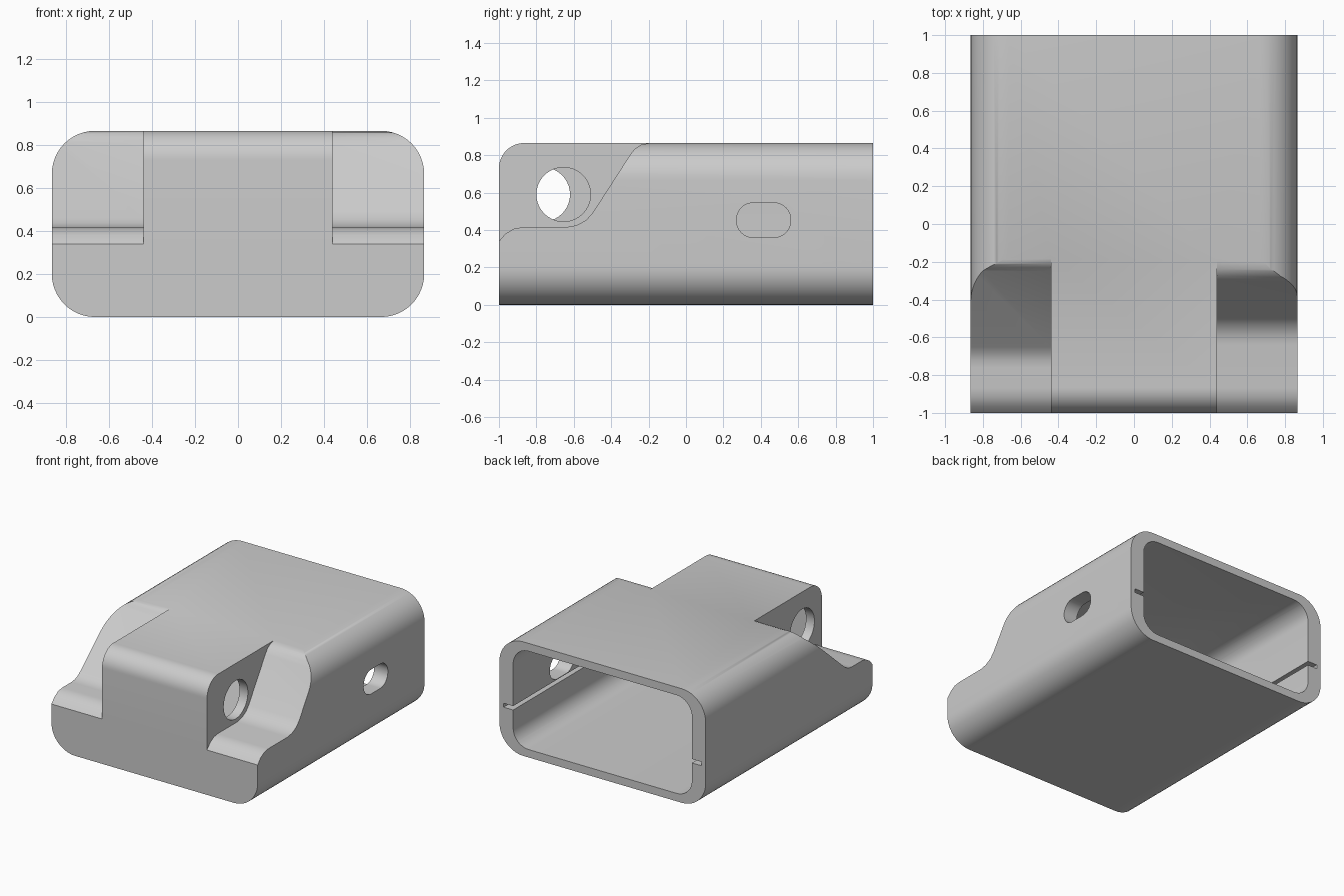
import bpy, bmesh, math

cube = bpy.data.objects.get("Cube")
if cube:
    bpy.data.objects.remove(cube, do_unlink=True)

grey = bpy.data.materials.new("plain_grey")
grey.use_nodes = True
grey.diffuse_color = (0.6, 0.6, 0.6, 1)
grey.node_tree.nodes["Principled BSDF"].inputs["Base Color"].default_value = (0.6, 0.6, 0.6, 1)


def prism(name, pts, axis, lo, hi):
    """Extrude a profile along x (points are y, z) or along y (points are x, z)."""
    place = (lambda p, t: (t, p[0], p[1])) if axis == "x" else (lambda p, t: (p[0], t, p[1]))
    bm = bmesh.new()
    a = [bm.verts.new(place(p, lo)) for p in pts]
    b = [bm.verts.new(place(p, hi)) for p in pts]
    bm.faces.new(a)
    bm.faces.new(b[::-1])
    n = len(pts)
    for i in range(n):
        j = (i + 1) % n
        bm.faces.new((a[i], b[i], b[j], a[j]))
    bmesh.ops.recalc_face_normals(bm, faces=bm.faces[:])
    mesh = bpy.data.meshes.new(name)
    bm.to_mesh(mesh)
    bm.free()
    mesh.materials.append(grey)
    obj = bpy.data.objects.new(name, mesh)
    bpy.context.collection.objects.link(obj)
    return obj


def arc(cx, cz, r, start, end, steps=12):
    angles = [math.radians(start + (end - start) * i / steps) for i in range(steps + 1)]
    return [(cx + r * math.cos(t), cz + r * math.sin(t)) for t in angles]


def rounded(x0, x1, z0, z1, r):
    return (arc(x1 - r, z1 - r, r, 0, 90) + arc(x0 + r, z1 - r, r, 90, 180)
            + arc(x0 + r, z0 + r, r, 180, 270) + arc(x1 - r, z0 + r, r, 270, 360))


def cut(target, cutter):
    cutter.hide_render = True
    mod = target.modifiers.new("cut", "BOOLEAN")
    mod.operation = "DIFFERENCE"
    mod.solver = "EXACT"
    mod.object = cutter
    bpy.context.view_layer.objects.active = target
    bpy.ops.object.modifier_apply(modifier=mod.name)
    bpy.data.objects.remove(cutter, do_unlink=True)


def span(side, near, far):
    return sorted((side * near, side * far))


# Shoulder notch outlines, from the front shelf up the ramp
shelf = [(-1, 0.34), (-0.965, 0.38), (-0.92, 0.407), (-0.87, 0.415)]
ramps = {
    1: [(-0.64, 0.415), (-0.585, 0.425), (-0.535, 0.452), (-0.50, 0.49),
        (-0.30, 0.80), (-0.275, 0.833), (-0.24, 0.856), (-0.19, 0.866)],
    -1: [(-0.76, 0.415), (-0.72, 0.42), (-0.68, 0.436), (-0.65, 0.46),
         (-0.25, 0.81), (-0.23, 0.835), (-0.21, 0.855), (-0.18, 0.866)],
}


def notch(side, dy, dz):
    line = [(y + dy, z + dz) for y, z in shelf + ramps[side]]
    return [(-1.3, line[0][1])] + line + [(line[-1][0], 1.3), (-1.3, 1.3)]


# Outer housing with rounded long edges and a rounded front top edge
housing = prism("housing", rounded(-0.865, 0.865, 0, 0.865, 0.2), "y", -1, 1)
nose = arc(-0.865, 0.73, 0.135, 180, 90) + [(-0.865, 1.1), (-1.1, 1.1), (-1.1, 0.73)]
cut(housing, prism("nose_cutter", nose, "x", -1.2, 1.2))

# Cavity open at the back, kept a wall's thickness away from the notches
cavity = prism("cavity", rounded(-0.75, 0.75, 0.06, 0.805, 0.13), "y", -0.92, 1.1)
for side in (1, -1):
    cut(cavity, prism("notch_wall", notch(side, 0.05, -0.055), "x", *span(side, 0.37, 1.2)))
    cut(housing, prism("notch_cutter", notch(side, 0, 0), "x", *span(side, 0.44, 1.2)))
cut(housing, cavity)

# Round holes in the notch walls and guide grooves inside the side walls
for side, y in ((1, -0.655), (-1, -0.765)):
    hole = arc(y, 0.59, 0.145, 0, 360, 40)[:-1]
    cut(housing, prism("hole_cutter", hole, "x", *span(side, 0.3, 0.95)))
    x0, x1 = span(side, 0.7, 0.83)
    groove = [(x0, 0.325), (x1, 0.325), (x1, 0.355), (x0, 0.355)]
    cut(housing, prism("groove_cutter", groove, "y", -0.3, 1.1))

# Rounded slot through the left wall
cut(housing, prism("slot_cutter", rounded(0.27, 0.56, 0.36, 0.545, 0.09), "x", 0.6, 1.0))

bpy.ops.object.select_all(action="DESELECT")
housing.select_set(True)
bpy.context.view_layer.objects.active = housing
bpy.ops.object.shade_smooth_by_angle(angle=math.radians(30))
